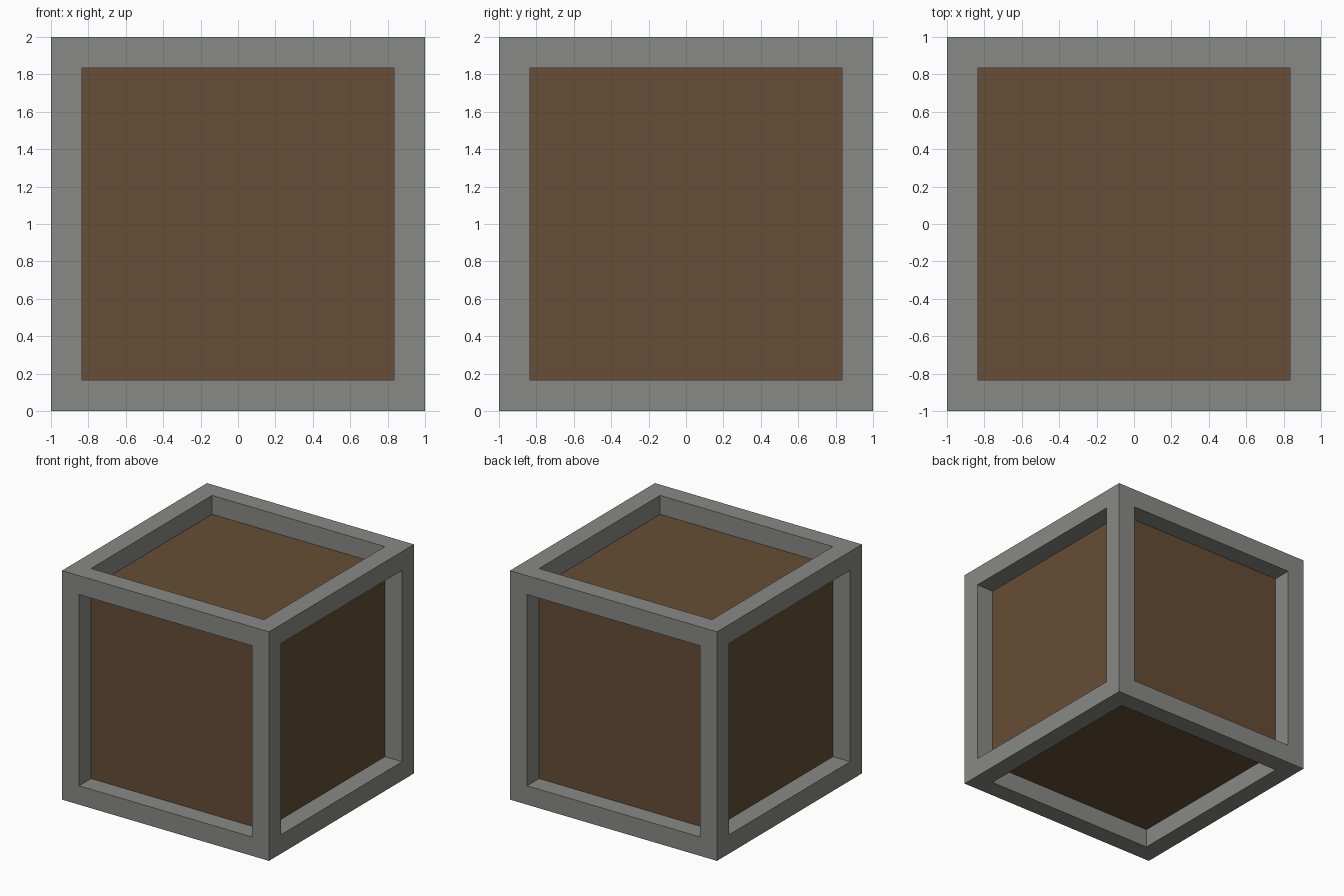
import bpy
import bmesh
from mathutils import Matrix

SIZE = 2.0      # outer edge length
BAR = 0.165     # thickness of the frame bars

default = bpy.data.objects.get("Cube")
if default:
    bpy.data.objects.remove(default, do_unlink=True)


def make_material(name, rgb):
    mat = bpy.data.materials.new(name)
    mat.use_nodes = True
    colour = (*rgb, 1.0)
    mat.diffuse_color = colour
    mat.node_tree.nodes["Principled BSDF"].inputs["Base Color"].default_value = colour
    return mat


def add_object(name, bm, mat):
    bmesh.ops.recalc_face_normals(bm, faces=bm.faces[:])
    mesh = bpy.data.meshes.new(name)
    bm.to_mesh(mesh)
    bm.free()
    mesh.materials.append(mat)
    obj = bpy.data.objects.new(name, mesh)
    bpy.context.collection.objects.link(obj)


def cube(size):
    bm = bmesh.new()
    bmesh.ops.create_cube(bm, size=size, matrix=Matrix.Translation((0, 0, SIZE / 2)))
    return bm


grey = make_material("grey metal", (0.25, 0.25, 0.24))
brown = make_material("brown wood", (0.133, 0.074, 0.035))

# Frame: border each side, push the middle inwards and open it up
bm = cube(SIZE)
sides = bm.faces[:]
bmesh.ops.inset_individual(bm, faces=sides, thickness=BAR, use_even_offset=True)
for side in sides:
    inward = -side.normal * BAR
    middle = bmesh.ops.extrude_discrete_faces(bm, faces=[side])["faces"][0]
    bmesh.ops.translate(bm, verts=middle.verts[:], vec=inward)
    bm.faces.remove(middle)
bmesh.ops.remove_doubles(bm, verts=bm.verts[:], dist=0.001)
add_object("crate_frame", bm, grey)

# Wooden box held inside the frame
add_object("crate_panels", cube(SIZE - 2 * BAR), brown)
